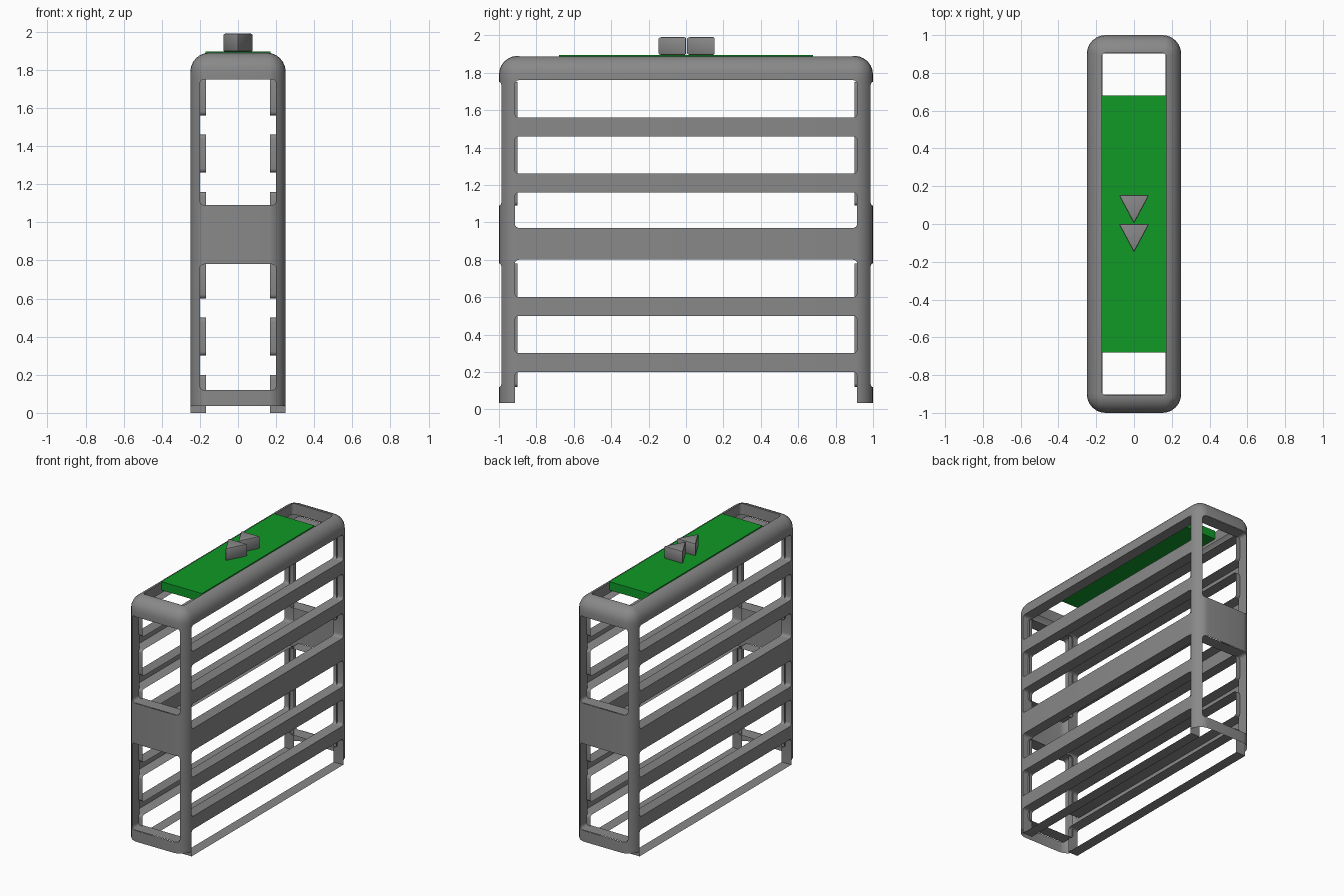
import bpy, bmesh, math
from mathutils import Vector

if "Cube" in bpy.data.objects:
    bpy.data.objects.remove(bpy.data.objects["Cube"])

HX, HY, TOP, BASE, R, DEPTH = 0.25, 1.0, 1.89, 0.035, 0.1, 0.083


def material(name, rgb):
    m = bpy.data.materials.new(name)
    m.diffuse_color = (*rgb, 1)
    m.use_nodes = True
    m.node_tree.nodes["Principled BSDF"].inputs["Base Color"].default_value = m.diffuse_color
    return m


GREY = material("grey", (0.25, 0.25, 0.25))
GREEN = material("green", (0.005, 0.32, 0.02))


def finish(bm, name, mat, smooth=True):
    me = bpy.data.meshes.new(name)
    bm.to_mesh(me)
    bm.free()
    ob = bpy.data.objects.new(name, me)
    bpy.context.collection.objects.link(ob)
    me.materials.append(mat)
    if smooth:
        bpy.context.view_layer.objects.active = ob
        ob.select_set(True)
        bpy.ops.object.shade_smooth_by_angle(angle=math.radians(32))
        ob.select_set(False)
    return ob


def box(bm, lo, hi):
    vs = bmesh.ops.create_cube(bm, size=1)["verts"]
    for v in vs:
        v.co = Vector([l + (c + 0.5) * (h - l) for l, h, c in zip(lo, hi, v.co)])


def drop(u, half):
    """How far the rounded shell falls away from its flat face."""
    t = min(max(0, abs(u) - (half - R)), R)
    return R - math.sqrt(R * R - t * t)


# Openings: (u0, u1, v0, v1) in the plane of each wall
SIDE = [(-0.915, 0.915, a, b) for a, b in
        ((0, 0.2), (0.3, 0.5), (0.6, 0.8), (0.97, 1.16), (1.26, 1.46), (1.56, 1.76))]
END = [(-0.2, 0.2, 0.12, 0.78), (-0.2, 0.2, 1.09, 1.75)]
LID = (-0.172, 0.172, -0.905, 0.905)

# Rounded outer shell, open underneath
bm = bmesh.new()
box(bm, (-HX, -HY, BASE), (HX, HY, TOP))
edges = [e for e in bm.edges if max(v.co.z for v in e.verts) > 1]
bmesh.ops.bevel(bm, geom=edges, offset=R, segments=6, profile=0.5, affect='EDGES')
bm.faces.ensure_lookup_table()
bmesh.ops.delete(bm, geom=[f for f in bm.faces if f.normal.z < -0.9], context='FACES')

# Slice along the opening borders and drop the cells inside
cuts = {(2, z) for o in SIDE + END for z in o[2:] if z > BASE}
cuts |= {(0, s * x) for s in (-1, 1) for x in (0.2, 0.172)}
cuts |= {(1, s * y) for s in (-1, 1) for y in (0.915, 0.905)}
for axis, val in sorted(cuts):
    no = Vector((0, 0, 0))
    no[axis] = 1
    bmesh.ops.bisect_plane(bm, geom=bm.verts[:] + bm.edges[:] + bm.faces[:],
                           plane_co=no * val, plane_no=no, dist=1e-5)


def inside(o, u, v):
    return o[0] < u < o[1] and o[2] < v < o[3]


def is_open(c):
    if abs(c.x) > 0.23 and any(inside(o, c.y, c.z) for o in SIDE):
        return True
    if abs(c.y) > 0.97 and any(inside(o, c.x, c.z) for o in END):
        return True
    return c.z > 1.87 and inside(LID, c.x, c.y)


gone = [f for f in bm.faces if is_open(f.calc_center_median())]
bmesh.ops.delete(bm, geom=gone, context='FACES')
finish(bm, "frame_shell", GREY)


def rim(bm, o, place, r=0.022, steps=4):
    """Rounded lip running inward around an opening, with filled corners."""
    loop = []
    u0, u1, v0, v1 = o
    corners = ((u1, v1, -1, -1, 0), (u0, v1, 1, -1, 90),
               (u0, v0, 1, 1, 180), (u1, v0, -1, 1, 270))
    for u, v, su, sv, start in corners:
        if v < 0.01 and place is not lid_place:
            loop.append((u, v))
            continue
        arc = []
        for i in range(steps + 1):
            a = math.radians(start + 90 * i / steps)
            arc.append((u + su * r + r * math.cos(a), v + sv * r + r * math.sin(a)))
        bm.faces.new([bm.verts.new(place(*p, 0)) for p in [(u, v)] + arc])
        loop += arc
    outer = [bm.verts.new(place(u, v, 0)) for u, v in loop]
    inner = [bm.verts.new(place(u, v, DEPTH)) for u, v in loop]
    n = len(loop)
    for i in range(n):
        j = (i + 1) % n
        bm.faces.new((outer[i], outer[j], inner[j], inner[i]))


def lid_place(u, v, d):
    return (u, v, TOP - (d if d else max(drop(u, HX), drop(v, HY))))


# Lips of the long walls, end walls and top
rims = {"side_opening_rims": bmesh.new(), "end_opening_rims": bmesh.new(),
        "top_opening_rim": bmesh.new()}
for s in (-1, 1):
    for o in SIDE:
        rim(rims["side_opening_rims"], o,
            lambda u, v, d: (s * (HX - (d if d else drop(u, HY))), u, v))
    for o in END:
        rim(rims["end_opening_rims"], o,
            lambda u, v, d: (u, s * (HY - (d * 1.18 if d else drop(u, HX))), v))
rim(rims["top_opening_rim"], LID, lid_place)
for name, b in rims.items():
    finish(b, name, GREY)

# Green top panel
bm = bmesh.new()
box(bm, (-0.171, -0.68, 1.83), (0.171, 0.68, 1.895))
finish(bm, "top_panel", GREEN, smooth=False)

# Two wedge-shaped arrows pointing to the front
for i, tip in enumerate((0.003, -0.15)):
    bm = bmesh.new()
    base = [bm.verts.new((x, y, 1.895)) for x, y in
            ((0, tip), (0.08, tip + 0.15), (-0.08, tip + 0.15))]
    face = bm.faces.new(base)
    ext = bmesh.ops.extrude_face_region(bm, geom=[face])
    for v in ext["geom"]:
        if isinstance(v, bmesh.types.BMVert):
            v.co.z = 1.99
    bmesh.ops.recalc_face_normals(bm, faces=bm.faces[:])
    bmesh.ops.bevel(bm, geom=bm.edges[:], offset=0.008, segments=2,
                    profile=0.5, affect='EDGES')
    finish(bm, f"arrow_{i + 1}", GREY)
